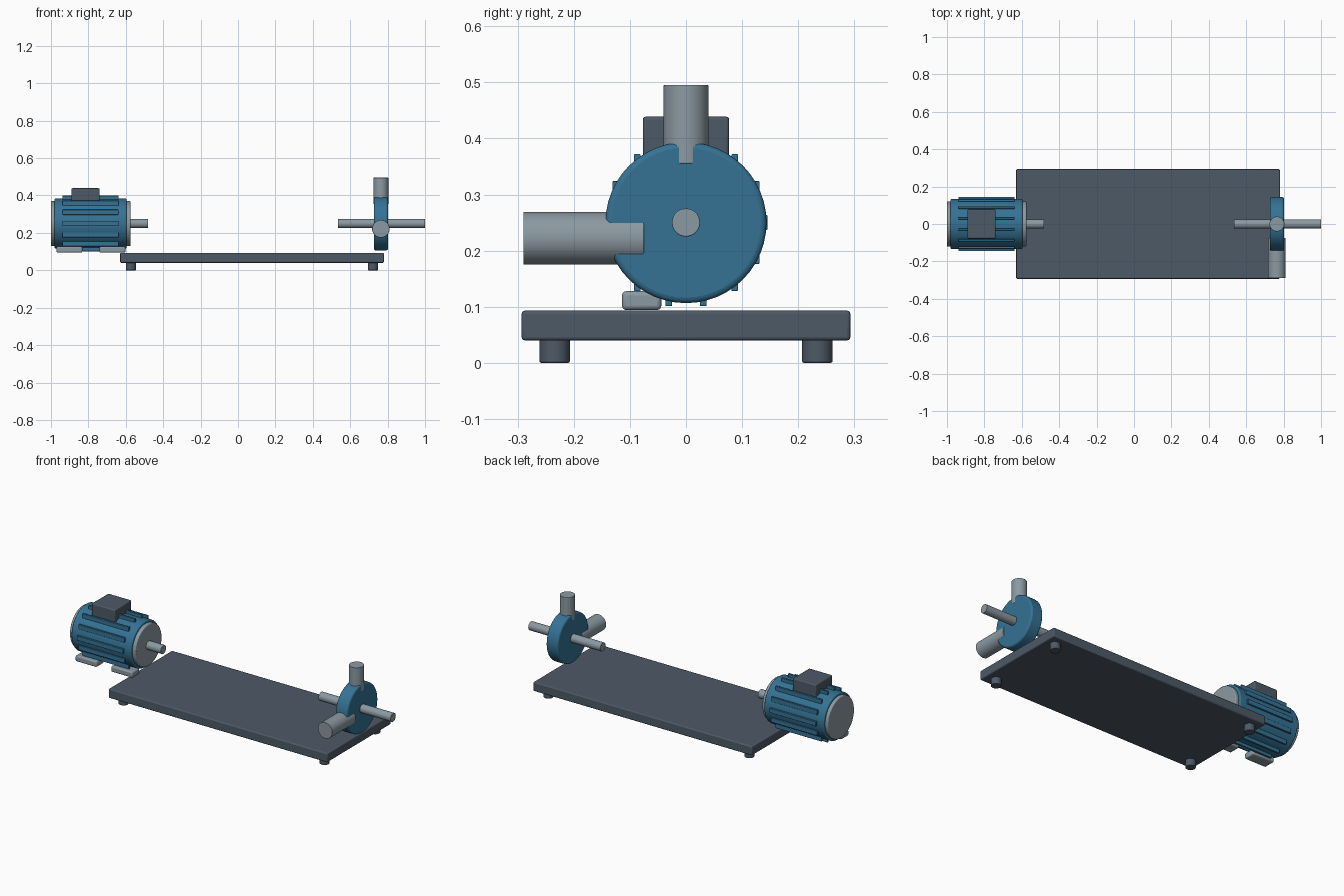
import bpy, math

if "Cube" in bpy.data.objects:
    bpy.data.objects.remove(bpy.data.objects["Cube"])


def material(name, rgb):
    m = bpy.data.materials.new(name)
    m.diffuse_color = (*rgb, 1)
    m.use_nodes = True
    m.node_tree.nodes["Principled BSDF"].inputs["Base Color"].default_value = m.diffuse_color
    return m


BLUE = material("machine blue", (0.035, 0.17, 0.30))
SLATE = material("dark slate", (0.075, 0.10, 0.135))
STEEL = material("light steel", (0.26, 0.32, 0.36))

AXIS_Z = 0.25   # height of the shaft line
PUMP_X = 0.764  # centre of the pump casing


def finish(name, mat, bevel):
    o = bpy.context.object
    o.name = name
    o.data.materials.append(mat)
    if bevel:
        b = o.modifiers.new("soft edges", 'BEVEL')
        b.width, b.segments = bevel, 3
        b.limit_method, b.angle_limit = 'ANGLE', math.radians(40)
    bpy.ops.object.shade_smooth_by_angle(angle=math.radians(35))
    return o


def box(name, x, y, z, mat, bevel=0.0):
    """Box from (min, max) ranges on each axis."""
    ranges = (x, y, z)
    bpy.ops.mesh.primitive_cube_add(size=1, location=[(a + b) / 2 for a, b in ranges])
    bpy.context.object.scale = [b - a for a, b in ranges]
    bpy.ops.object.transform_apply(location=False, rotation=False, scale=True)
    return finish(name, mat, bevel)


def rod(name, axis, start, end, at, radius, mat, bevel=0.0):
    """Cylinder along an axis; at gives the other two coordinates in order."""
    loc = list(at)
    loc.insert("xyz".index(axis), (start + end) / 2)
    rot = {"x": (0, math.pi / 2, 0), "y": (math.pi / 2, 0, 0), "z": (0, 0, 0)}[axis]
    bpy.ops.mesh.primitive_cylinder_add(vertices=48, radius=radius, depth=end - start,
                                        location=loc, rotation=rot)
    return finish(name, mat, bevel)


# Base plate on four round feet
box("base_plate", (-0.63, 0.78), (-0.293, 0.293), (0.04, 0.093), SLATE, 0.006)
for x in (-0.573, 0.722):
    for y in (-0.234, 0.234):
        rod("base_foot", "z", 0, 0.042, (x, y), 0.027, SLATE, 0.003)

# Motor body with end caps and output shaft
line = (0, AXIS_Z)
rod("motor_body", "x", -0.981, -0.596, line, 0.134, BLUE, 0.006)
rod("motor_rear_cap", "x", -1.0, -0.965, line, 0.121, STEEL, 0.005)
rod("motor_front_cap", "x", -0.61, -0.575, line, 0.121, STEEL, 0.005)
rod("motor_shaft", "x", -0.6, -0.48, line, 0.025, STEEL, 0.002)

# Cooling fins set around the body, all upright
for i in range(14):
    a = 2 * math.pi * i / 14
    y, z = 0.139 * math.cos(a), AXIS_Z + 0.139 * math.sin(a)
    box("cooling_fin", (-0.938, -0.639), (y - 0.006, y + 0.006),
        (z - 0.0135, z + 0.0135), BLUE, 0.002)

# Terminal box and mounting feet
box("terminal_box", (-0.89, -0.74), (-0.077, 0.077), (0.365, 0.439), SLATE, 0.006)
for x in (-0.97, -0.74):
    box("motor_foot", (x, x + 0.138), (-0.114, -0.044), (0.094, 0.128), STEEL, 0.008)

# Pump casing with shaft and two ports
rod("pump_casing", "x", PUMP_X - 0.038, PUMP_X + 0.038, line, 0.1435, BLUE, 0.01)
rod("pump_shaft", "x", 0.535, 1.0, line, 0.025, STEEL, 0.002)
rod("discharge_port", "z", 0.355, 0.495, (PUMP_X, 0), 0.04, STEEL, 0.002)
rod("suction_port", "y", -0.29, -0.075, (PUMP_X, 0.222), 0.047, STEEL, 0.002)
